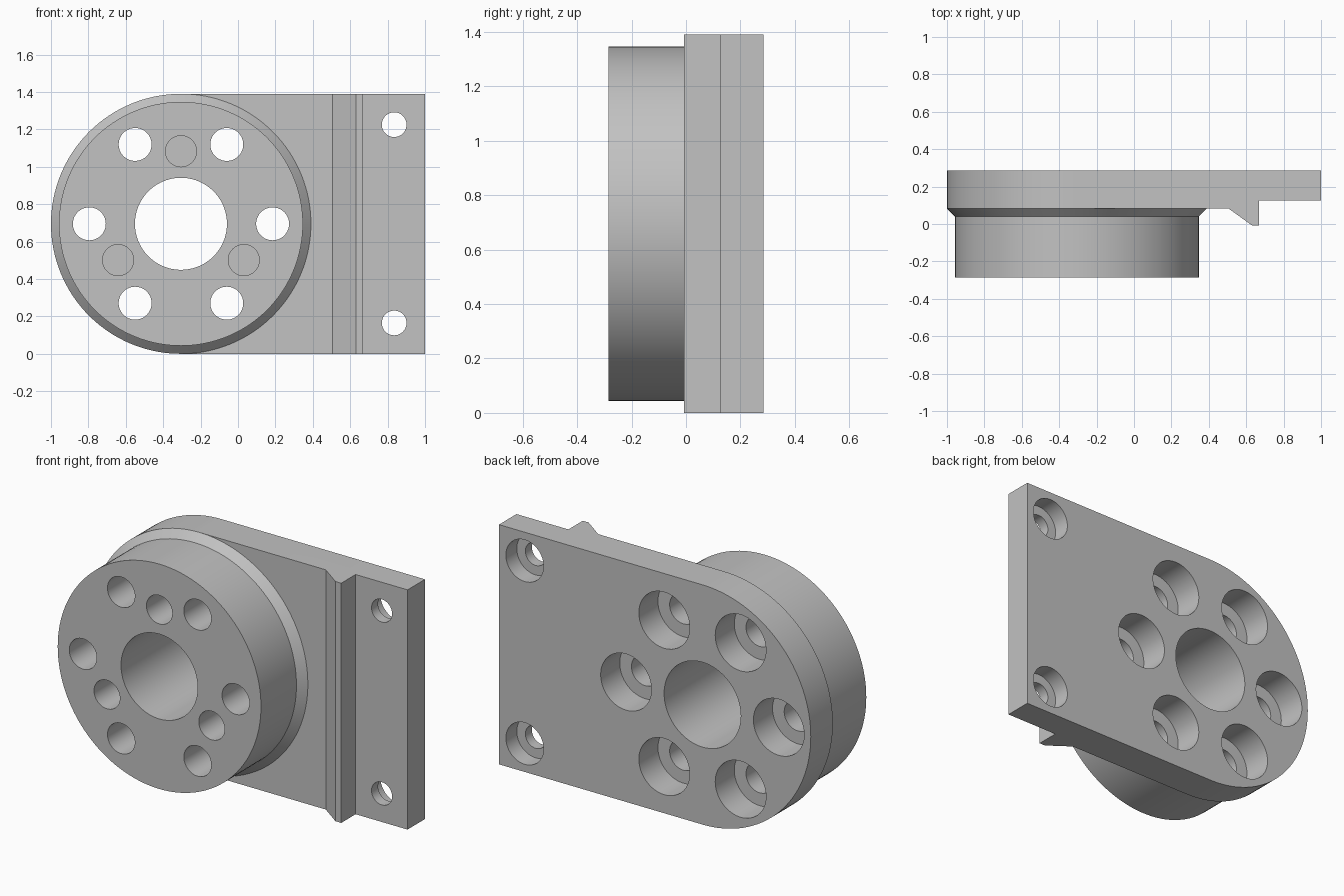
import bpy, bmesh, math

cube = bpy.data.objects.get("Cube")
if cube:
    bpy.data.objects.remove(cube, do_unlink=True)

BACK, FRONT = 0.285, -0.285
CX, R = -0.305, 0.695      # round end centre and radius
CZ = R

grey = bpy.data.materials.new("plain grey")
grey.use_nodes = True
grey.diffuse_color = (0.54, 0.54, 0.54, 1)
grey.node_tree.nodes["Principled BSDF"].inputs["Base Color"].default_value = grey.diffuse_color


def revolve(bm, cx, cz, profile, n=64):
    """Closed solid turned about a y-parallel axis from (radius, y) pairs."""
    rings = [[bm.verts.new((cx + r * math.cos(2 * math.pi * i / n), y,
                            cz + r * math.sin(2 * math.pi * i / n)))
              for i in range(n)] for r, y in profile]
    for a, b in zip(rings, rings[1:]):
        for i in range(n):
            j = (i + 1) % n
            bm.faces.new((a[i], a[j], b[j], b[i]))
    bm.faces.new(rings[0])
    bm.faces.new(rings[-1])


def finish(bm, name):
    bmesh.ops.recalc_face_normals(bm, faces=bm.faces)
    mesh = bpy.data.meshes.new(name)
    bm.to_mesh(mesh)
    bm.free()
    mesh.materials.append(grey)
    obj = bpy.data.objects.new(name, mesh)
    bpy.context.collection.objects.link(obj)
    return obj


def combine(target, tool, operation):
    mod = target.modifiers.new(operation.lower(), "BOOLEAN")
    mod.operation, mod.object, mod.solver = operation, tool, "EXACT"
    bpy.context.view_layer.objects.active = target
    bpy.ops.object.modifier_apply(modifier=mod.name)
    bpy.data.objects.remove(tool, do_unlink=True)


# Round boss with the chamfered round end of the plate
bm = bmesh.new()
revolve(bm, CX, CZ, [(0.652, FRONT), (0.652, 0.04), (R, 0.083), (R, BACK)], 128)
body = finish(bm, "flanged_bracket")

# Mounting plate: section with wedge ridge and thinner flange, extruded upwards
section = [(CX, BACK), (CX, 0.083), (0.505, 0.083), (0.63, -0.007),
           (0.667, -0.007), (0.667, 0.125), (1, 0.125), (1, BACK)]
bm = bmesh.new()
face = bm.faces.new([bm.verts.new((x, y, 0)) for x, y in section])
up = bmesh.ops.extrude_face_region(bm, geom=[face])["geom"]
bmesh.ops.translate(bm, vec=(0, 0, 2 * R),
                    verts=[v for v in up if isinstance(v, bmesh.types.BMVert)])
plate = finish(bm, "mounting_plate")
combine(body, plate, "UNION")

# All holes as one cutter
bm = bmesh.new()
revolve(bm, CX, CZ, [(0.246, -0.4), (0.246, 0.4)], 96)          # centre bore
for k in range(6):                                              # counterbored bolt circle
    a = math.radians(60 * k)
    revolve(bm, CX + 0.49 * math.cos(a), CZ + 0.49 * math.sin(a),
            [(0.088, -0.4), (0.088, 0.11), (0.163, 0.11), (0.163, 0.4)])
for k in range(3):                                              # blind front holes
    a = math.radians(90 + 120 * k)
    revolve(bm, CX + 0.388 * math.cos(a), CZ + 0.388 * math.sin(a),
            [(0.083, -0.4), (0.083, 0.02)])
for side in (-1, 1):                                            # flange screw holes
    revolve(bm, 0.835, CZ + side * 0.53,
            [(0.066, -0.2), (0.066, 0.185), (0.121, 0.185), (0.121, 0.4)])
holes = finish(bm, "hole_cutter")
combine(body, holes, "DIFFERENCE")

# Smooth the round walls, keep the edges crisp
for o in bpy.context.selected_objects:
    o.select_set(False)
body.select_set(True)
bpy.context.view_layer.objects.active = body
bpy.ops.object.shade_smooth_by_angle(angle=math.radians(25))
